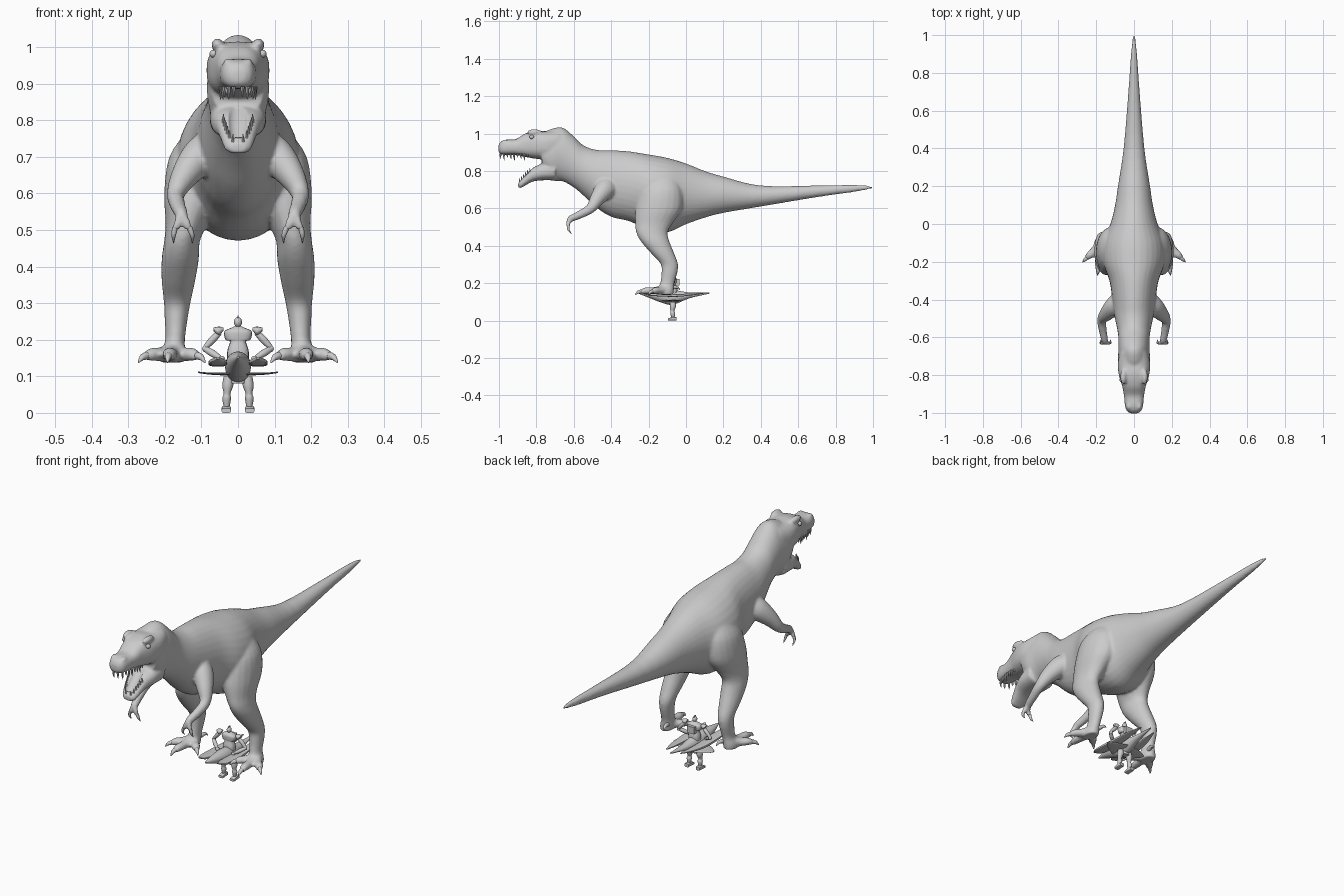
import bpy, bmesh, math
from mathutils import Vector, Matrix

X, Y, Z = Vector((1, 0, 0)), Vector((0, 1, 0)), Vector((0, 0, 1))


def spline(pts, sub=4):
    out = []
    for i in range(len(pts) - 1):
        a, b = pts[max(i - 1, 0)], pts[i]
        c, d = pts[i + 1], pts[min(i + 2, len(pts) - 1)]
        for k in range(sub):
            t = k / sub
            out.append([q + .5 * t * (r - p + t * (2 * p - 5 * q + 4 * r - s + t * (3 * (q - r) + s - p)))
                        for p, q, r, s in zip(a, b, c, d)])
    return out + [list(pts[-1])]


def loft(bm, stations, plane=None, power=2, n=20, s=1, sub=4):
    """Stations are x, y, z and two radii; plane fixes the ring axes, else rings follow the path."""
    st = spline(stations, sub)
    rings = []
    for i, (x, y, z, ra, rb) in enumerate(st):
        if plane:
            u, v = plane
        else:
            t = Vector(st[min(i + 1, len(st) - 1)][:3]) - Vector(st[max(i - 1, 0)][:3])
            t.normalize()
            u = (X - t * t.x).normalized()
            v = t.cross(u)
        ring = []
        for k in range(n):
            a = 2 * math.pi * k / n
            c, d = math.cos(a), math.sin(a)
            c = math.copysign(abs(c) ** (2 / power), c)
            d = math.copysign(abs(d) ** (2 / power), d)
            p = Vector((x, y, z)) + u * c * max(ra, .001) + v * d * max(rb, .001)
            ring.append(bm.verts.new((p.x * s, p.y, p.z)))
        rings.append(ring)
    for a, b in zip(rings, rings[1:]):
        for k in range(n):
            bm.faces.new((a[k], a[(k + 1) % n], b[(k + 1) % n], b[k]))
    bm.faces.new(rings[0])
    bm.faces.new(rings[-1])


def profile(bm, rows, power=2, n=32):
    """Rows are y, top z, bottom z and half width."""
    loft(bm, [(0, y, (t + b) / 2, w, (t - b) / 2) for y, t, b, w in rows], (X, Z), power, n)


def ball(bm, c, r):
    m = Matrix.Translation(c) @ Matrix.Diagonal((*r, 1))
    bmesh.ops.create_uvsphere(bm, u_segments=16, v_segments=10, radius=1, matrix=m)


def box(bm, c, size):
    bmesh.ops.create_cube(bm, size=1, matrix=Matrix.Translation(c) @ Matrix.Diagonal((*size, 1)))


def finish(name, bm, smooth=True):
    bmesh.ops.recalc_face_normals(bm, faces=bm.faces)
    me = bpy.data.meshes.new(name)
    bm.to_mesh(me)
    bm.free()
    ob = bpy.data.objects.new(name, me)
    bpy.context.collection.objects.link(ob)
    if smooth:
        bpy.ops.object.select_all(action='DESELECT')
        ob.select_set(True)
        bpy.context.view_layer.objects.active = ob
        bpy.ops.object.shade_smooth_by_angle(angle=math.radians(40))
    return ob


# Dinosaur skin: tail, trunk and neck
bm = bmesh.new()
profile(bm, [(1, .719, .707, .005), (.9, .726, .688, .016), (.7, .722, .66, .03), (.4, .722, .61, .055),
             (.2, .77, .576, .085), (.1, .80, .55, .1), (0, .84, .515, .125), (-.1, .87, .472, .165),
             (-.2, .888, .485, .165), (-.3, .904, .53, .13), (-.4, .911, .555, .115), (-.48, .913, .605, .105),
             (-.55, .938, .67, .09), (-.60, .985, .712, .083), (-.66, 1.032, .745, .082),
             (-.72, 1.025, .75, .085), (-.77, 1.0, .80, .075)])
# Skull and snout
profile(bm, [(-.68, 1.02, .85, .075), (-.74, 1.012, .86, .086), (-.8, 1.015, .865, .08), (-.86, 1.0, .875, .062),
             (-.91, .97, .885, .053), (-.96, .968, .886, .048), (-.99, .957, .89, .038), (-1.003, .935, .905, .018)], 2.6)
# Lower jaw
profile(bm, [(-.7, .86, .75, .078), (-.77, .84, .75, .073), (-.82, .818, .743, .058), (-.86, .78, .722, .046),
             (-.885, .75, .708, .037), (-.897, .738, .713, .022)], 2.5)
for s in (1, -1):
    # Brow, nostril ridge
    ball(bm, (.056 * s, -.81, 1.007), (.017, .04, .017))
    ball(bm, (.028 * s, -.965, .955), (.013, .022, .014))
    # Leg
    loft(bm, [(.10, -.12, .77, .04, .06), (.115, -.13, .70, .073, .108), (.122, -.145, .6, .08, .125),
              (.14, -.172, .52, .058, .10), (.153, -.182, .47, .049, .084), (.158, -.163, .42, .051, .076),
              (.163, -.125, .36, .046, .062), (.166, -.09, .305, .037, .047), (.169, -.088, .26, .032, .043),
              (.172, -.1, .2, .027, .038), (.178, -.11, .165, .034, .045), (.18, -.11, .138, .032, .042)],
         (X, Y), s=s)
    # Toes
    for tx, ty in ((.25, -.18), (.19, -.24), (.112, -.175)):
        dx, dy = tx - .178, ty + .11
        loft(bm, [(.178 + dx * f, -.11 + dy * f, z, r, r * .9)
                  for f, z, r in ((0, .167, .03), (.45, .16, .022), (.8, .16, .02), (1.03, .153, .013))], s=s, n=14)
    # Arm and fingers
    loft(bm, [(.07, -.41, .72, .05, .06), (.105, -.435, .70, .05, .055), (.145, -.475, .65, .038, .04),
              (.17, -.51, .60, .025, .027), (.165, -.565, .568, .021, .022), (.155, -.615, .545, .018, .018),
              (.153, -.63, .53, .012, .012)], s=s)
    for fx in (.133, .172):
        loft(bm, [(.155, -.612, .545, .014, .014), ((fx + .153) / 2, -.629, .525, .012, .012),
                  (fx, -.63, .50, .01, .01)], s=s, n=12)
skin = finish("dinosaur_body", bm, False)
rm = skin.modifiers.new("merge", 'REMESH')
rm.mode = 'VOXEL'
rm.voxel_size = .007
rm.use_smooth_shade = True

# Mouth floor, hollowed from the jaw
bm = bmesh.new()
loft(bm, [(0, -.78, .845, .02, .012), (0, -.82, .82, .026, .022), (0, -.855, .787, .025, .024),
          (0, -.882, .754, .02, .014)], (X, Z))
cutter = finish("mouth_cutter", bm)
cutter.hide_render = True
cutter.hide_viewport = True
bo = skin.modifiers.new("mouth", 'BOOLEAN')
bo.operation = 'DIFFERENCE'
bo.object = cutter
sm = skin.modifiers.new("soften", 'SMOOTH')
sm.factor = .5
sm.iterations = 5

# Teeth, upper and lower
bm = bmesh.new()
for s in (1, -1):
    for i in range(9):
        f = i / 8
        x, y = .012 + .036 * math.sin(f * 1.57) ** .6, -.992 + .145 * f
        h = .026 + .008 * math.sin(i * 2.1)
        loft(bm, [(x, y, .893, .006, .006), (x, y, .893 - h * .6, .004, .004), (x, y + .003, .89 - h, .001, .001)],
             (X, Y), n=8, s=s, sub=1)
    for i in range(6):
        f = i / 5
        x, y, z = .014 + .026 * f ** .6, -.888 + .055 * f, .74 + .055 * f
        loft(bm, [(x, y, z - .005, .005, .005), (x, y - .004, z + .022, .001, .001)], (X, Y), n=8, s=s, sub=1)
finish("teeth", bm)

# Claws and eyes
bm = bmesh.new()
for s in (1, -1):
    for tx, ty in ((.25, -.18), (.19, -.24), (.112, -.175)):
        d = Vector((tx - .178, ty + .11, 0)).normalized()
        loft(bm, [(tx + d.x * f, ty + d.y * f, z, r, r) for f, z, r in
                  ((-.008, .157, .011), (.014, .153, .009), (.031, .138, .002))], n=10, s=s)
    loft(bm, [(.16, -.08, .175, .011, .011), (.153, -.05, .178, .008, .008), (.15, -.032, .165, .002, .002)], n=10, s=s)
    for fx in (.133, .172):
        o = -.008 if fx < .15 else .004
        loft(bm, [(fx, -.63, .507, .008, .008), (fx + o, -.628, .485, .006, .006),
                  (fx + o, -.612, .464, .001, .001)], n=10, s=s)
    ball(bm, (.067 * s, -.825, .982), (.011, .012, .011))
finish("claws_and_eyes", bm)

# Flying craft: hull, side planks, thin wings
bm = bmesh.new()
loft(bm, [(0, -.265, .152, .003, .003), (0, -.2, .143, .022, .02), (0, -.13, .132, .034, .036),
          (0, -.07, .125, .034, .04), (0, .02, .135, .02, .015), (0, .125, .147, .003, .003)], (X, Z))
for s in (1, -1):
    loft(bm, [(.02, -.075, .106, .06, .004), (.07, -.07, .107, .04, .003), (.11, -.065, .111, .01, .002)],
         (Y, Z), n=12, s=s)
    loft(bm, [(.055, -.235, .15, .004, .003), (.055, -.19, .14, .024, .007), (.055, -.06, .135, .024, .008),
              (.05, .03, .14, .016, .005), (.04, .1, .147, .003, .002)], (X, Z), 4, 16, s)
    box(bm, (.035 * s, -.08, .132), (.05, .02, .008))
finish("craft", bm)

# Robot rider: torso and head
bm = bmesh.new()
loft(bm, [(0, -.07, .08, .02, .016), (0, -.07, .12, .026, .02), (0, -.07, .165, .03, .024),
          (0, -.07, .195, .022, .018), (0, -.07, .2, .034, .02), (0, -.07, .222, .038, .021),
          (0, -.07, .232, .02, .014), (0, -.07, .238, .006, .006)], (X, Y), 2.6, 16)
ball(bm, (0, -.072, .248), (.011, .013, .014))
box(bm, (0, -.07, .26), (.004, .016, .012))
box(bm, (0, -.045, .205), (.04, .02, .035))
finish("robot_torso", bm)

# Robot limbs
bm = bmesh.new()
for s in (1, -1):
    loft(bm, [(.04, -.07, .229, .004, .008), (.052, -.07, .224, .012, .016), (.067, -.07, .228, .005, .01)],
         (Z, Y), n=12, s=s)
    loft(bm, [(.05, -.07, .22, .007, .007), (.068, -.068, .202, .01, .01), (.09, -.068, .178, .007, .007)], n=12, s=s)
    ball(bm, (.089 * s, -.068, .175), (.009, .009, .009))
    loft(bm, [(.089, -.07, .175, .008, .008), (.07, -.085, .163, .01, .01), (.048, -.1, .15, .006, .006)], n=12, s=s)
    ball(bm, (.045 * s, -.102, .148), (.009, .01, .008))
    loft(bm, [(.026, -.07, .10, .013, .014), (.028, -.07, .075, .015, .016), (.03, -.073, .052, .009, .01),
              (.031, -.071, .04, .012, .013), (.031, -.07, .016, .008, .009)], (X, Y), n=12, s=s)
    loft(bm, [(.032, -.05, .009, .011, .009), (.032, -.07, .01, .013, .01), (.032, -.095, .006, .013, .006)],
         (X, Z), 4, 12, s)
finish("robot_limbs", bm)
